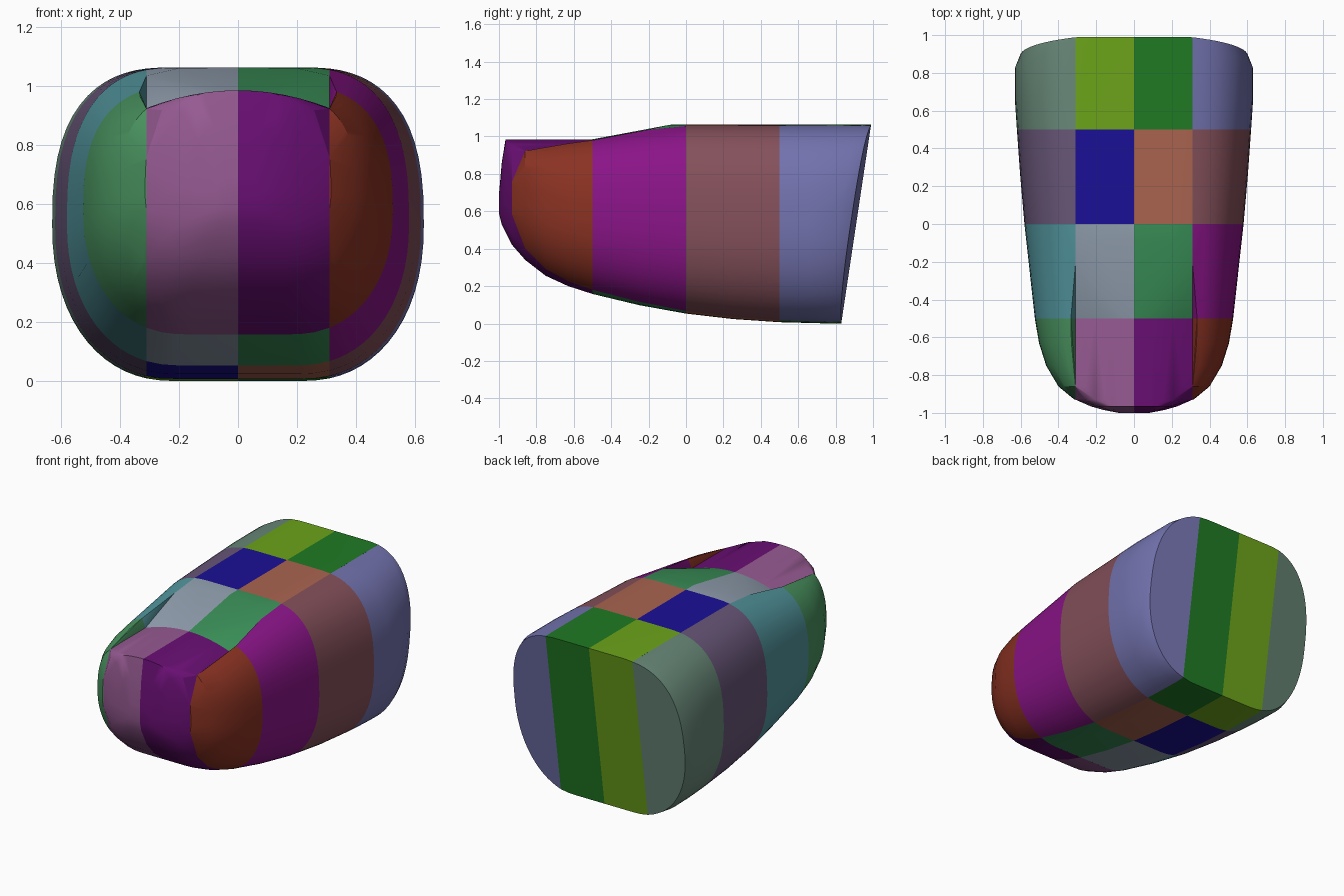
import bpy, bmesh
from math import sin, pi
from mathutils import Vector

cube = bpy.data.objects.get("Cube")
if cube:
    bpy.data.objects.remove(cube, do_unlink=True)

SEAM = 0.31          # lengthwise seam between inner and outer panels
HOOD_END = -0.5

# Stations along the body: y, half width, bottom, top, height of widest point
NOSE = [(-1.0, 0.08, 0.59, 0.69, 0.64), (-0.985, 0.16, 0.53, 0.86, 0.64),
        (-0.965, 0.23, 0.49, 0.985, 0.64), (-0.93, 0.315, 0.42, 0.985, 0.64),
        (-0.86, 0.4, 0.34, 0.97, 0.64), (-0.75, 0.465, 0.255, 0.97, 0.62),
        (-0.63, 0.503, 0.2, 0.985, 0.6), (HOOD_END, 0.525, 0.158, 1.0, 0.58)]
FRONT = [NOSE[-1], (-0.25, 0.553, 0.098, 1.02, 0.56), (0, 0.58, 0.053, 1.063, 0.54)]
MIDDLE = [FRONT[-1], (0.25, 0.602, 0.024, 1.063, 0.53), (0.5, 0.62, 0.007, 1.063, 0.53)]
REAR = [MIDDLE[-1], (0.65, 0.63, 0.003, 1.063, 0.53)]
TAIL = [(0.77, 0.63, 0, 1.063, 0.53), (0.83, 0.605, 0, 1.063, 0.53)]

# Ridge where the sloped front of the roof begins
ROOF_RIDGE = [(0, -0.08, 1.063), (0.2, -0.1, 1.06), (SEAM, -0.21, 1.035)]


def section(station, outer, tilted=False):
    """Points of half a rounded cross-section, on one side of the seam."""
    y, w, bottom, top, mid = station
    if outer and w <= SEAM:
        return []
    steps = 14 if outer else 6
    if outer:
        xs = [SEAM + (w - SEAM) * sin(pi / 2 * i / steps) for i in range(steps + 1)]
    else:
        xs = [min(w, SEAM) * i / steps for i in range(steps + 1)]
    flat = 0.35 * w
    points = []
    for x in xs:
        u = min(1, max(0, (x - flat) / (w - flat)))
        for end, power in ((bottom, 2.2), (top, 2.6)):
            z = mid + (end - mid) * max(0, 1 - u ** power) ** (1 / power)
            if y <= HOOD_END and x < 0.33:
                z = min(z, 0.985 - 0.06 * (x / SEAM) ** 2)
            # The tail leans back and falls away towards the sides
            lean = 0.15 * z - 0.1 * max(0, x - SEAM) if tilted else 0
            points.append(Vector((x, y + lean, z)))
    return points


def material(name, code):
    """Material from a display colour written as hex."""
    rgb = []
    for i in (0, 2, 4):
        c = int(code[i:i + 2], 16) / 255
        rgb.append(c / 12.92 if c < 0.04 else ((c + 0.055) / 1.055) ** 2.4)
    mat = bpy.data.materials.new(name)
    mat.use_nodes = True
    mat.diffuse_color = (*rgb, 1)
    mat.node_tree.nodes["Principled BSDF"].inputs["Base Color"].default_value = (*rgb, 1)
    return mat


def panel(name, points, side, code):
    """Solid convex block wrapped around the given points."""
    bm = bmesh.new()
    for p in points:
        bm.verts.new((side * p.x, p.y, p.z))
    bmesh.ops.remove_doubles(bm, verts=bm.verts, dist=0.002)
    hull = bmesh.ops.convex_hull(bm, input=bm.verts)
    spare = {g for g in hull["geom_interior"] + hull["geom_unused"]
             if isinstance(g, bmesh.types.BMVert)}
    bmesh.ops.delete(bm, geom=list(spare), context="VERTS")
    bmesh.ops.dissolve_limit(bm, angle_limit=0.01, verts=bm.verts, edges=bm.edges)
    bmesh.ops.recalc_face_normals(bm, faces=bm.faces)
    mesh = bpy.data.meshes.new(name)
    bm.to_mesh(mesh)
    bm.free()
    mesh.materials.append(material(name + "_colour", code))
    obj = bpy.data.objects.new(name, mesh)
    bpy.context.collection.objects.link(obj)
    return obj


# Colours in order: right outer, right inner, left inner, left outer
ROWS = {
    "nose": (NOSE, "4A9460 965A92 6A0F74 8A3222"),
    "front": (FRONT, "52969E 92A0B0 3A9058 8A1488"),
    "middle": (MIDDLE, "685678 1A1096 AA6450 84505A"),
    "rear": (REAR, "688878 6CA41A 207A24 7272AE"),
}
COLUMNS = [("right_outer", -1, True), ("right_inner", -1, False),
           ("left_inner", 1, False), ("left_outer", 1, True)]

panels = []
for row, (stations, codes) in ROWS.items():
    for (column, side, outer), code in zip(COLUMNS, codes.split()):
        points = [p for s in stations for p in section(s, outer)]
        if row == "rear":
            points += [p for s in TAIL for p in section(s, outer, True)]
            # Inner panels run straight to the flat tail
        if row == "front":
            points += [Vector(p) for p in ROOF_RIDGE if not outer or p[0] == SEAM]
        panels.append(panel(f"{row}_{column}_panel", points, side, code))

# Smooth the curved skin while keeping panel borders crisp
bpy.ops.object.select_all(action="DESELECT")
for obj in panels:
    obj.select_set(True)
bpy.context.view_layer.objects.active = panels[0]
bpy.ops.object.shade_smooth_by_angle(angle=0.45)
